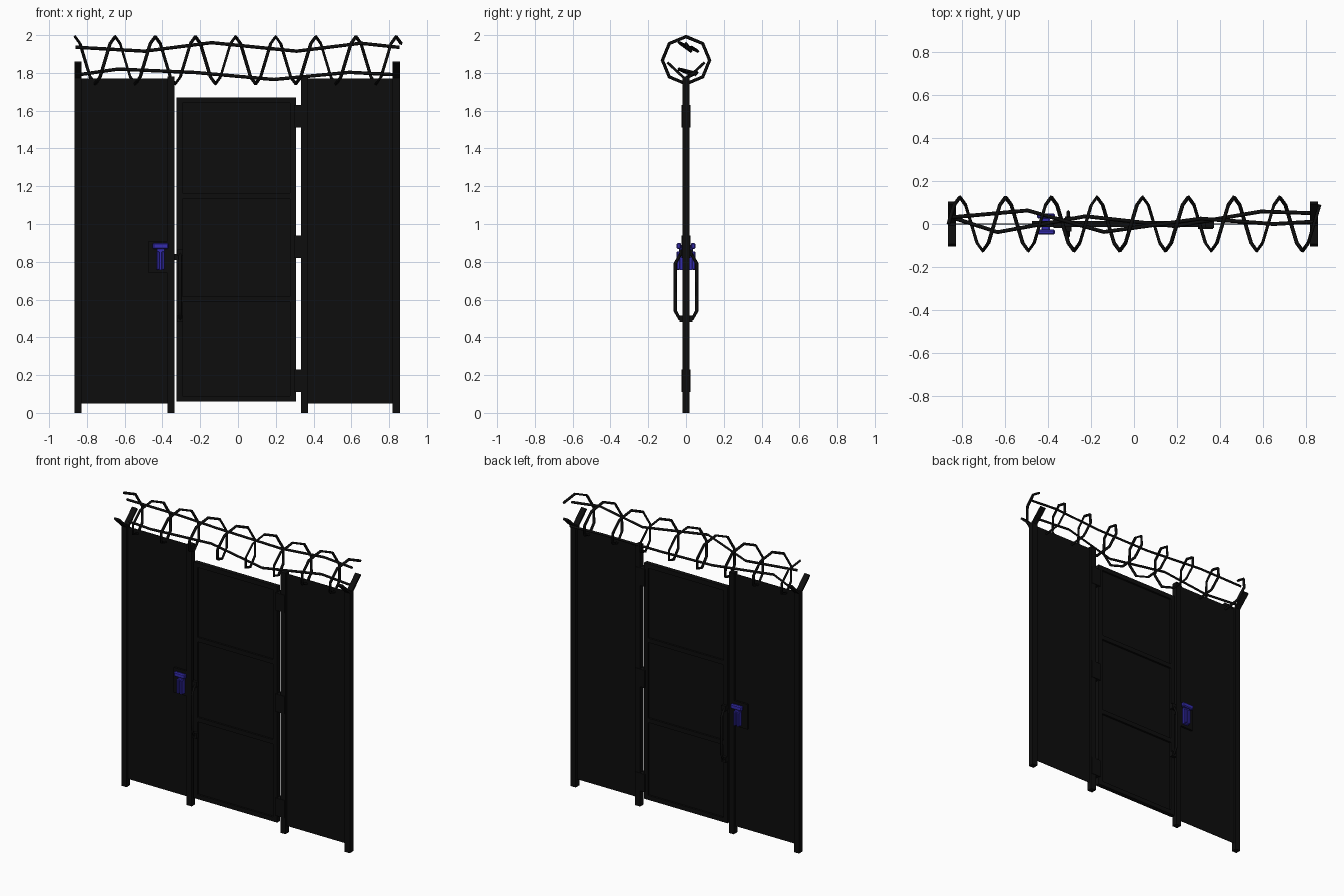
import bpy, math

if "Cube" in bpy.data.objects:
    bpy.data.objects.remove(bpy.data.objects["Cube"])


def material(name, rgb):
    m = bpy.data.materials.new(name)
    m.use_nodes = True
    col = (*rgb, 1)
    m.diffuse_color = col
    m.node_tree.nodes["Principled BSDF"].inputs["Base Color"].default_value = col
    return m


BLACK = material("black_iron", (0.004, 0.004, 0.004))
BLUE = material("blue_lock", (0.035, 0.025, 0.42))


def box(name, x, y, z, mat=BLACK, bevel=0):
    """Box from (min, max) ranges on each axis."""
    bpy.ops.mesh.primitive_cube_add(size=1)
    o = bpy.context.object
    o.name = name
    for i, (a, b) in enumerate((x, y, z)):
        o.location[i] = (a + b) / 2
        o.scale[i] = b - a
    bpy.ops.object.transform_apply(location=False, rotation=False, scale=True)
    o.data.materials.append(mat)
    if bevel:
        b = o.modifiers.new("bevel", "BEVEL")
        b.width = bevel
        b.segments = 1
    return o


def wire(name, pts, radius, mat=BLACK):
    """Thin four-sided bar along a path."""
    c = bpy.data.curves.new(name, "CURVE")
    c.dimensions = "3D"
    c.bevel_depth = radius
    c.bevel_resolution = 0
    c.use_fill_caps = True
    s = c.splines.new("POLY")
    s.points.add(len(pts) - 1)
    for p, q in zip(s.points, pts):
        p.co = (*q, 1)
    c.materials.append(mat)
    o = bpy.data.objects.new(name, c)
    bpy.context.collection.objects.link(o)
    return o


# Posts and forked arms on the two outer posts
HALF = 0.019
for name, x in (("right_outer_post", -0.847), ("right_inner_post", -0.355),
                ("left_inner_post", 0.352), ("left_outer_post", 0.838)):
    box(name, (x - HALF, x + HALF), (-HALF, HALF), (0, 1.78))
    if "outer" in name:
        for side in (-1, 1):
            arm = box(name + "_arm", (x - HALF, x + HALF), (-0.06, 0.06), (0, 0.014))
            arm.location = (x, side * 0.055, 1.815)
            arm.rotation_euler.x = side * math.radians(43)

# Sheet panels between the posts
box("right_panel", (-0.84, -0.36), (-0.002, 0.002), (0.05, 1.77))
box("left_panel", (0.36, 0.83), (-0.002, 0.002), (0.05, 1.77))

# Door sheet, frame and crossbars
L, R, BOTTOM, TOP, W, D = -0.325, 0.306, 0.06, 1.67, 0.03, 0.015
box("door_sheet", (L + W, R - W), (-0.002, 0.002), (BOTTOM, TOP))
for name, x in (("door_right_stile", L), ("door_left_stile", R - W)):
    box(name, (x, x + W), (-D, D), (BOTTOM, TOP))
for i, z in enumerate((BOTTOM, 0.587, 1.133, TOP - W)):
    box(f"door_rail_{i}", (L + W, R - W), (-D, D), (z, z + W))

# Hinges
for i, z in enumerate((0.11, 0.82, 1.51)):
    box(f"hinge_{i}", (0.297, 0.368), (-0.023, 0.023), (z, z + 0.12))

# Lock case and bolt
box("lock_case", (-0.475, -0.37), (-D, D), (0.74, 0.91))
box("bolt", (-0.375, -0.31), (-0.01, 0.01), (0.81, 0.84))

# Handles and latch fittings on both faces
for side, face in ((-1, "front"), (1, "back")):
    def depth(a, b):
        return tuple(sorted((side * a, side * b)))
    wire(face + "_handle", [(-0.306, side * y, z) for y, z in
         ((0.01, 0.85), (0.03, 0.84), (0.057, 0.79), (0.057, 0.54), (0.035, 0.5), (0.01, 0.5))], 0.009)
    for z in (0.48, 0.83):
        box(face + "_handle_mount", (-0.322, -0.29), depth(0.01, 0.035), (z, z + 0.035))
    box(face + "_latch_bar", (-0.452, -0.368), depth(0.026, 0.05), (0.868, 0.9), BLUE, 0.006)
    box(face + "_latch_pivot", (-0.425, -0.395), depth(0.012, 0.036), (0.84, 0.89), BLUE)
    box(face + "_latch_plate", (-0.43, -0.39), depth(0.012, 0.032), (0.757, 0.868), BLUE)
    for x in (-0.431, -0.405):
        box(face + "_latch_ridge", (x, x + 0.016), depth(0.03, 0.05), (0.757, 0.855), BLUE, 0.004)

# Coiled wire above the gate, eight straight pieces per turn
TURNS, STEPS, RADIUS, CENTRE = 8.1, 8, 0.125, 1.867
PITCH = 0.2125
coil = []
for i in range(int(TURNS * STEPS) + 2):
    a = 2 * math.pi * i / STEPS
    coil.append((-0.863 + PITCH * i / STEPS, RADIUS * math.sin(a), CENTRE + RADIUS * math.cos(a)))
wire("coiled_wire", coil, 0.009)

# Slack strands running through the coil
wire("upper_strand", [(-0.86, 0.03, 1.936), (-0.495, 0.063, 1.915), (-0.14, -0.037, 1.96),
                      (0.31, 0.025, 1.915), (0.65, 0.0, 1.957), (0.855, 0.012, 1.935)], 0.009)
wire("lower_strand", [(-0.845, 0.03, 1.79), (-0.635, -0.038, 1.82), (-0.225, 0.036, 1.802),
                      (0.19, -0.01, 1.765), (0.59, 0.058, 1.803), (0.84, 0.05, 1.79)], 0.009)
